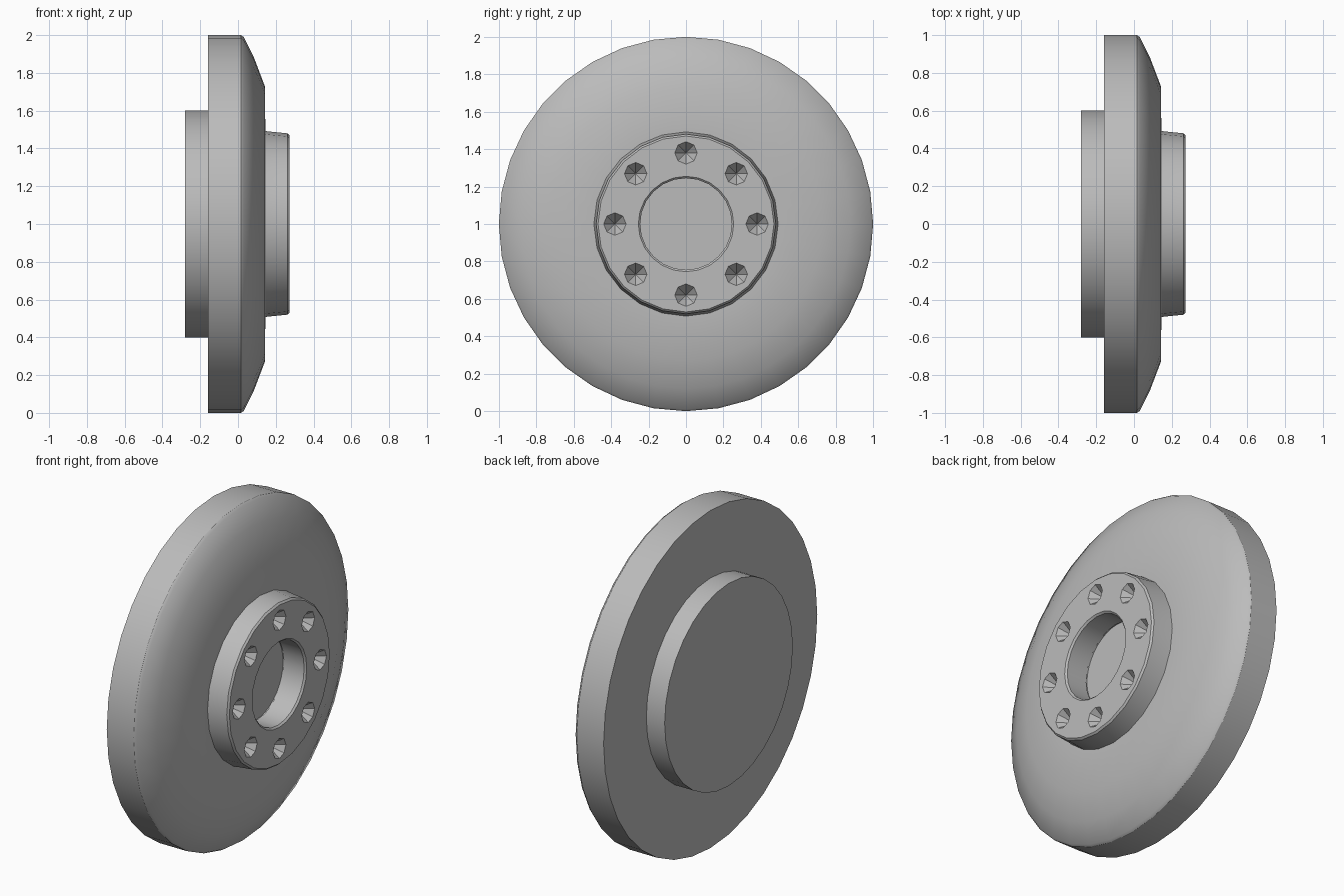
import bpy, bmesh, math
from mathutils import Matrix, Vector

cube = bpy.data.objects.get("Cube")
if cube:
    bpy.data.objects.remove(cube, do_unlink=True)

AXIS_Z = 1.0

steel = bpy.data.materials.new("grey_steel")
steel.use_nodes = True
colour = (0.5, 0.5, 0.5, 1)
steel.diffuse_color = colour
steel.node_tree.nodes["Principled BSDF"].inputs["Base Color"].default_value = colour


def finish(name, bm):
    bmesh.ops.remove_doubles(bm, verts=bm.verts, dist=1e-5)
    bmesh.ops.recalc_face_normals(bm, faces=bm.faces)
    mesh = bpy.data.meshes.new(name)
    bm.to_mesh(mesh)
    bm.free()
    mesh.materials.append(steel)
    obj = bpy.data.objects.new(name, mesh)
    bpy.context.collection.objects.link(obj)
    return obj


def smooth(obj, degrees):
    bpy.ops.object.select_all(action='DESELECT')
    obj.select_set(True)
    bpy.context.view_layer.objects.active = obj
    bpy.ops.object.shade_smooth_by_angle(angle=math.radians(degrees))


def lathe(name, profile, steps, closed=False):
    """Revolve (x, radius) points about the wheel's x axis."""
    bm = bmesh.new()
    verts = [bm.verts.new((x, 0, AXIS_Z + r)) for x, r in profile]
    pairs = list(zip(verts, verts[1:]))
    if closed:
        pairs.append((verts[-1], verts[0]))
    edges = [bm.edges.new(p) for p in pairs]
    bmesh.ops.spin(bm, geom=verts + edges, cent=(0, 0, AXIS_Z), axis=(1, 0, 0),
                   angle=math.tau, steps=steps, use_merge=True)
    return finish(name, bm)


# Main disc with chamfered outer face and a shallow centre recess
disc = lathe("main_disc", [(-0.16, 0), (-0.16, 1.0), (0.015, 1.0), (0.03, 0.99),
                           (0.085, 0.88), (0.142, 0.73), (0.145, 0.5),
                           (0.145, 0.25), (0.12, 0.25), (0.12, 0)], 36)
smooth(disc, 30)

# Rear boss
boss = lathe("rear_boss", [(-0.28, 0), (-0.28, 0.6), (-0.15, 0.6), (-0.15, 0)], 32)
smooth(boss, 30)

# Hub ring with open bore
hub = lathe("hub_ring", [(0.13, 0.495), (0.16, 0.49), (0.262, 0.48), (0.272, 0.47),
                         (0.272, 0.255), (0.262, 0.245), (0.13, 0.245)], 24, closed=True)

# Conical bolt holes cut into the hub face
bm = bmesh.new()
for i in range(8):
    a = i * math.tau / 8
    centre = Vector((0.252, 0.38 * math.sin(a), AXIS_Z + 0.38 * math.cos(a)))
    place = Matrix.Translation(centre) @ Matrix.Rotation(math.pi / 2, 4, 'Y')
    bmesh.ops.create_cone(bm, cap_ends=True, segments=8, radius1=0.0, radius2=0.09,
                          depth=0.12, matrix=place)
cutter = finish("bolt_hole_cutter", bm)
cutter.hide_render = True
cut = hub.modifiers.new("bolt_holes", 'BOOLEAN')
cut.operation = 'DIFFERENCE'
cut.solver = 'EXACT'
cut.object = cutter
bpy.context.view_layer.objects.active = hub
bpy.ops.object.modifier_apply(modifier=cut.name)
bpy.data.objects.remove(cutter, do_unlink=True)
smooth(hub, 30)
